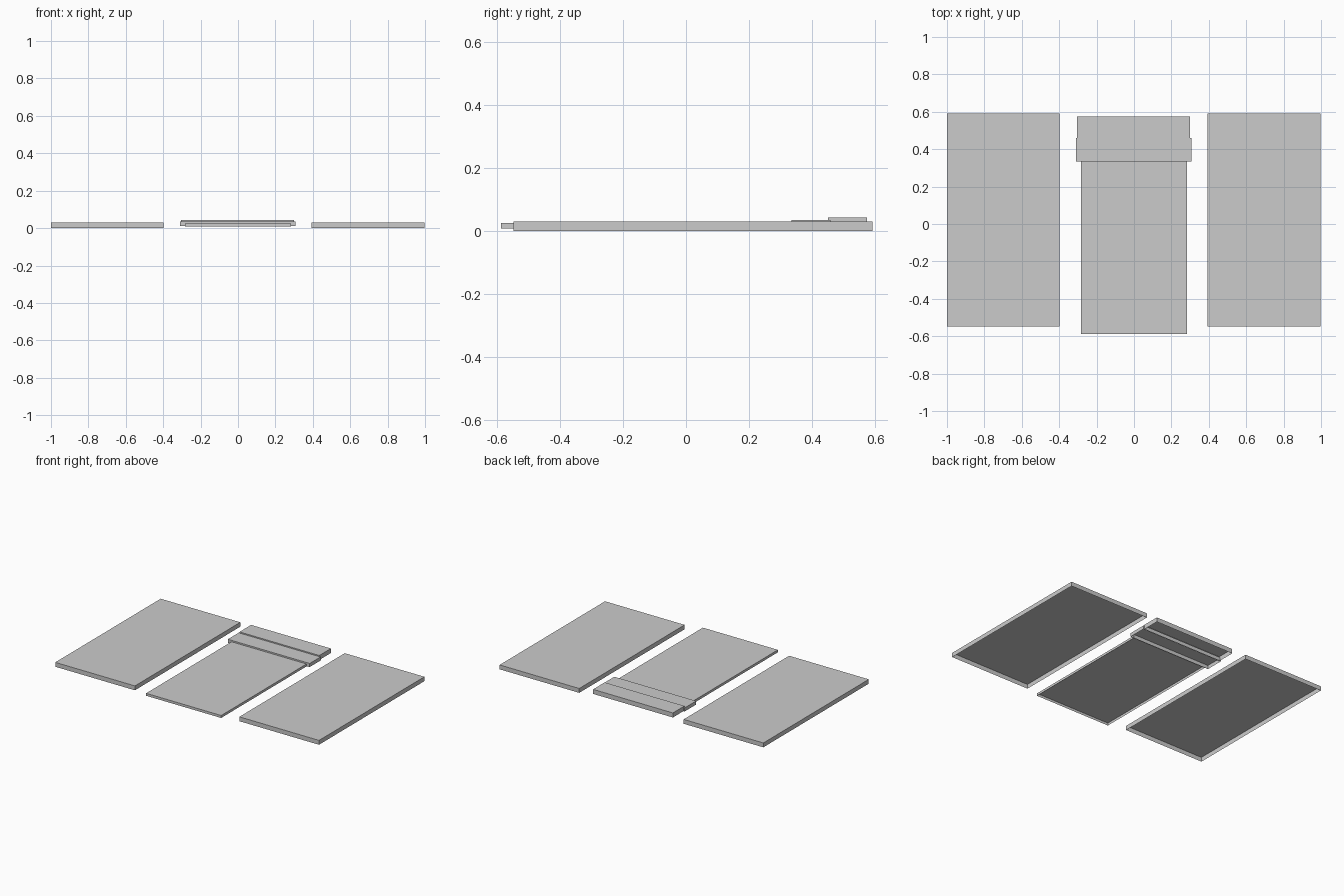
import bpy
import bmesh

if "Cube" in bpy.data.objects:
    bpy.data.objects.remove(bpy.data.objects["Cube"])

# One flat grey for every part
grey = bpy.data.materials.new("light_grey")
grey.diffuse_color = (0.6, 0.6, 0.6, 1)
grey.use_nodes = True
grey.node_tree.nodes["Principled BSDF"].inputs["Base Color"].default_value = grey.diffuse_color


def open_tray(name, x, y, z):
    """Shallow box with no underside, spanning the given ranges."""
    bm = bmesh.new()
    bmesh.ops.create_cube(bm, size=1)
    for v in bm.verts:
        v.co = [r[0] if c < 0 else r[1] for c, r in zip(v.co, (x, y, z))]
    bm.normal_update()
    bottom = [f for f in bm.faces if f.normal.z < -0.5]
    bmesh.ops.delete(bm, geom=bottom, context='FACES_ONLY')
    mesh = bpy.data.meshes.new(name)
    bm.to_mesh(mesh)
    bm.free()
    mesh.materials.append(grey)
    obj = bpy.data.objects.new(name, mesh)
    bpy.context.collection.objects.link(obj)
    return obj


# Side panels
open_tray("left_panel", (-1.0, -0.397), (-0.548, 0.592), (0, 0.03))
open_tray("right_panel", (0.394, 0.997), (-0.548, 0.592), (0, 0.03))

# Centre strip: long sheet, overlapping band and raised end block
open_tray("centre_sheet", (-0.284, 0.284), (-0.588, 0.34), (0.008, 0.025))
open_tray("centre_band", (-0.311, 0.308), (0.335, 0.459), (0.01, 0.035))
open_tray("end_block", (-0.304, 0.3), (0.451, 0.576), (0.012, 0.043))
